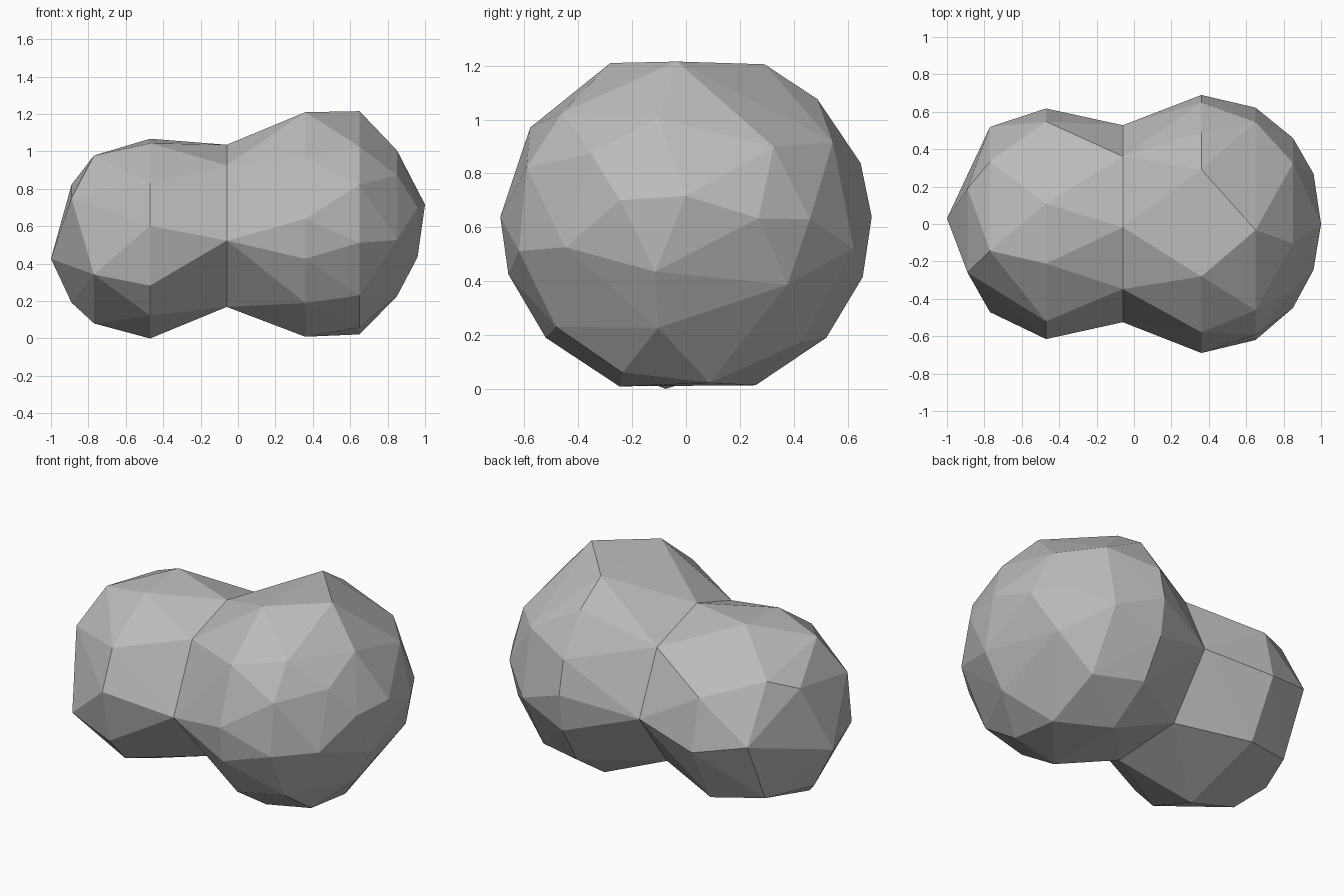
import bpy
import bmesh
from math import radians, cos, sin
from mathutils import Vector

default_cube = bpy.data.objects.get("Cube")
if default_cube:
    bpy.data.objects.remove(default_cube, do_unlink=True)


def facet_ring(x, centre_z, radius_y, radius_z, angles):
    """Points around an ellipse across the x axis, at the given angles."""
    points = []
    for angle in angles:
        turn = radians(angle)
        points.append(Vector((x, radius_y * cos(turn), centre_z + radius_z * sin(turn))))
    return points


def add_lobe(mesh, points, seam_x):
    """Wrap a faceted shell around the points and leave it open at the seam."""
    verts = [mesh.verts.new(point) for point in points]
    bmesh.ops.convex_hull(mesh, input=verts)
    caps = [face for face in mesh.faces
            if all(abs(vert.co.x - seam_x) < 0.001 for vert in face.verts)]
    bmesh.ops.delete(mesh, geom=caps, context="FACES")
    loose = [vert for vert in mesh.verts if not vert.link_faces]
    bmesh.ops.delete(mesh, geom=loose, context="VERTS")


# Shared waist where the two lobes meet
seam = -0.06
waist = facet_ring(seam, 0.59, 0.53, 0.45, (92, 131, 188, 248, 300, 355, 47))

# Large lobe, from the outer tip inwards
large_lobe = [Vector((1, 0, 0.72))]
large_lobe += facet_ring(0.96, 0.62, 0.27, 0.2, (5, 155, 245))
large_lobe += facet_ring(0.85, 0.62, 0.46, 0.4, (2, 45, 103, 140, 193, 257, 325))
large_lobe += facet_ring(0.65, 0.62, 0.63, 0.6,
                         (30, 93, 137, 160, 190, 220, 248, 278, 312, 351))
large_lobe += facet_ring(0.36, 0.62, 0.69, 0.65,
                         (2, 20, 45, 65, 114, 147, 178, 197, 221, 249, 292, 319, 342))

# Small lobe, from the outer tip inwards
small_lobe = [Vector((-1, 0.03, 0.43))]
small_lobe += facet_ring(-0.89, 0.54, 0.33, 0.35, (55, 142, 280))
small_lobe += facet_ring(-0.77, 0.54, 0.52, 0.46, (3, 50, 106, 205, 262, 312))
small_lobe += facet_ring(-0.47, 0.54, 0.62, 0.54,
                         (28, 80, 110, 147, 173, 208, 230, 263, 315, 355))

# Join both shells at the waist and stand the body on the floor
body = bmesh.new()
for lobe in (large_lobe, small_lobe):
    add_lobe(body, lobe + waist, seam)
bmesh.ops.remove_doubles(body, verts=body.verts[:], dist=0.001)
bmesh.ops.recalc_face_normals(body, faces=body.faces[:])
lowest = min(vert.co.z for vert in body.verts)
bmesh.ops.translate(body, verts=body.verts[:], vec=Vector((0, 0, -lowest)))

# One plain stone colour, flat shaded
stone = bpy.data.materials.new("plain_grey_stone")
stone.use_nodes = True
colour = (0.5, 0.5, 0.5, 1)
stone.diffuse_color = colour
stone.node_tree.nodes["Principled BSDF"].inputs["Base Color"].default_value = colour

data = bpy.data.meshes.new("two_lobed_rock")
body.to_mesh(data)
body.free()
data.materials.append(stone)
rock = bpy.data.objects.new("two_lobed_rock", data)
bpy.context.collection.objects.link(rock)
